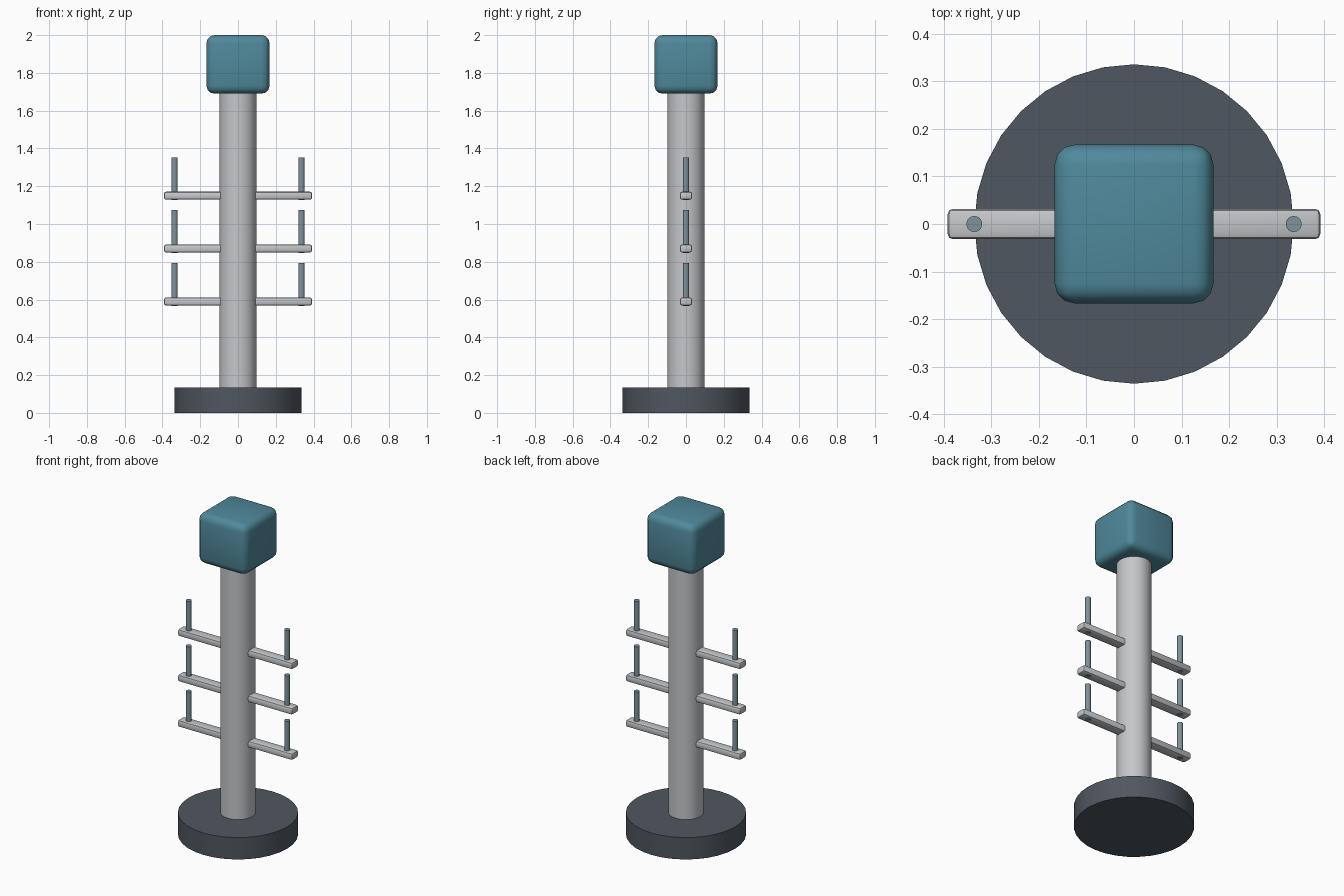
import bpy
import math

cube = bpy.data.objects.get("Cube")
if cube:
    bpy.data.objects.remove(cube, do_unlink=True)


def material(name, rgb):
    mat = bpy.data.materials.new(name)
    mat.use_nodes = True
    color = (*rgb, 1)
    mat.diffuse_color = color
    mat.node_tree.nodes["Principled BSDF"].inputs["Base Color"].default_value = color
    return mat


def finish(obj, name, mat):
    obj.name = name
    obj.data.materials.append(mat)
    bpy.ops.object.shade_smooth_by_angle(angle=math.radians(35))


def cylinder(name, mat, radius, bottom, top, x=0, sides=32):
    bpy.ops.mesh.primitive_cylinder_add(
        vertices=sides, radius=radius, depth=top - bottom,
        location=(x, 0, (bottom + top) / 2))
    finish(bpy.context.object, name, mat)


def rounded_box(name, mat, size, z, bevel, segments):
    bpy.ops.mesh.primitive_cube_add(size=1, location=(0, 0, z))
    obj = bpy.context.object
    obj.scale = size
    bpy.ops.object.transform_apply(location=False, rotation=False, scale=True)
    mod = obj.modifiers.new("Rounded edges", "BEVEL")
    mod.width = bevel
    mod.segments = segments
    bpy.ops.object.modifier_apply(modifier=mod.name)
    finish(obj, name, mat)


dark = material("dark slate", (0.08, 0.095, 0.115))
silver = material("light grey", (0.56, 0.57, 0.59))
teal = material("teal", (0.08, 0.25, 0.33))
steel = material("blue grey", (0.21, 0.29, 0.33))

# Base, column and head
cylinder("base", dark, 0.336, 0, 0.135)
cylinder("column", silver, 0.098, 0.135, 1.72)
rounded_box("head", teal, (0.334, 0.334, 0.31), 1.845, 0.042, 3)

# Three crossbars, each with an upright pin near both ends
for i in range(3):
    z = 0.59 + 0.28 * i
    rounded_box(f"crossbar_{i + 1}", silver, (0.784, 0.064, 0.042), z, 0.011, 2)
    for side, x in (("left", 0.336), ("right", -0.336)):
        cylinder(f"{side}_pin_{i + 1}", steel, 0.0168, z - 0.023, z + 0.203, x, 16)
